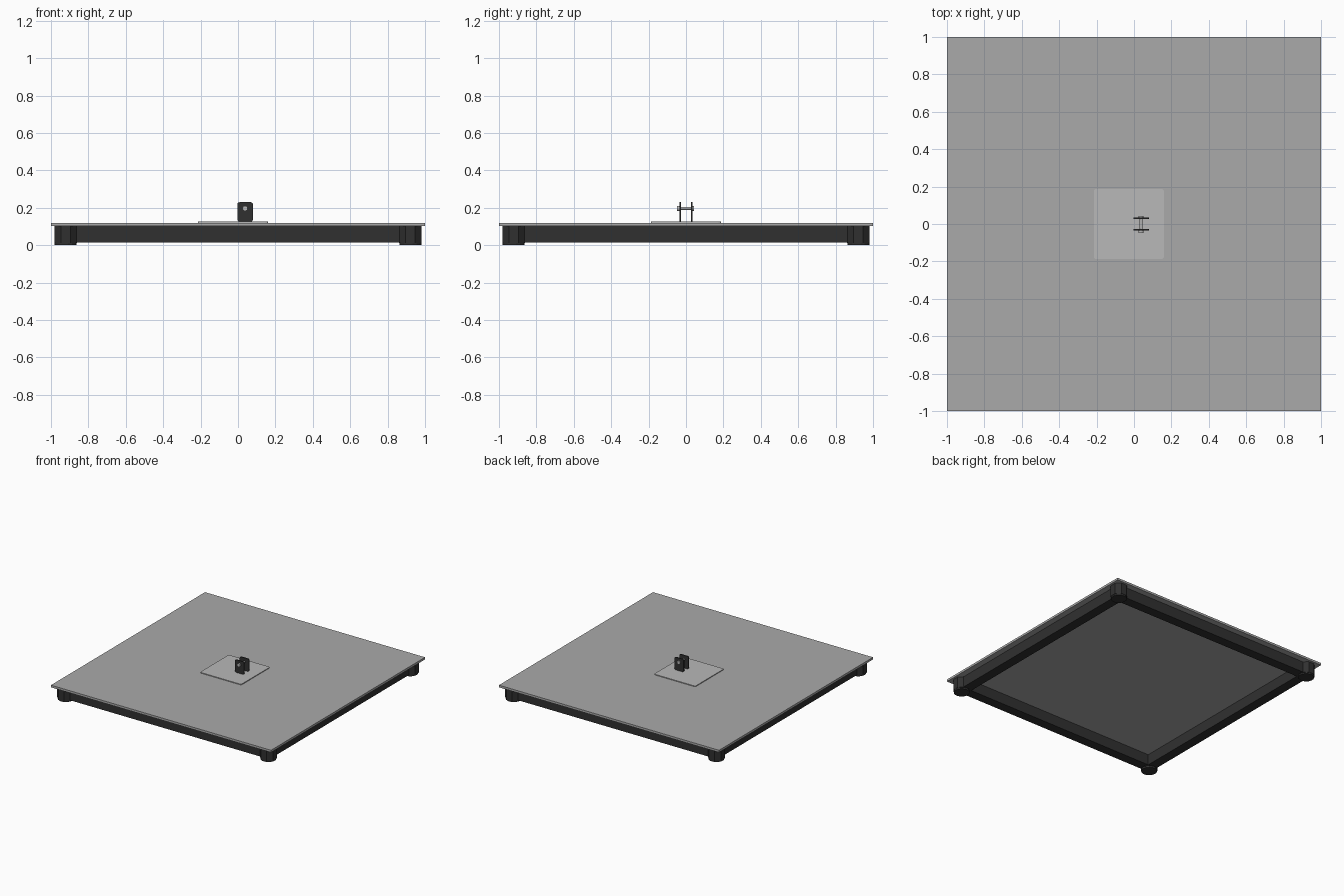
import bpy, bmesh, math
from mathutils import Matrix

if "Cube" in bpy.data.objects:
    bpy.data.objects.remove(bpy.data.objects["Cube"])


def material(name, v):
    m = bpy.data.materials.new(name)
    m.diffuse_color = (v, v, v, 1)
    m.use_nodes = True
    m.node_tree.nodes["Principled BSDF"].inputs["Base Color"].default_value = m.diffuse_color
    return m


dark = material("dark_paint", 0.03)
steel = material("steel", 0.40)
light = material("light_steel", 0.48)


def finish(name, bm, mat):
    mesh = bpy.data.meshes.new(name)
    bm.to_mesh(mesh)
    bm.free()
    mesh.materials.append(mat)
    ob = bpy.data.objects.new(name, mesh)
    bpy.context.collection.objects.link(ob)
    return ob


def box(name, lo, hi, mat, round_axis=None, radius=0.01):
    """Box between two corners; edges along round_axis may be rounded."""
    bm = bmesh.new()
    bmesh.ops.create_cube(bm, size=1)
    for v in bm.verts:
        v.co = [(l + h) / 2 + c * (h - l) for l, h, c in zip(lo, hi, v.co)]
    if round_axis is not None:
        edges = [e for e in bm.edges
                 if abs((e.verts[0].co - e.verts[1].co).normalized()[round_axis]) > 0.9]
        bmesh.ops.bevel(bm, geom=edges, offset=radius, segments=3,
                        profile=0.5, affect='EDGES')
    return finish(name, bm, mat)


def cylinder(name, centre, radius, depth, sides, mat, along_y=False):
    bm = bmesh.new()
    turn = Matrix.Rotation(math.pi / sides, 4, 'Z')
    if along_y:
        turn = Matrix.Rotation(math.pi / 2, 4, 'X') @ turn
    bmesh.ops.create_cone(bm, cap_ends=True, segments=sides, radius1=radius,
                          radius2=radius, depth=depth,
                          matrix=Matrix.Translation(centre) @ turn)
    return finish(name, bm, mat)


# Large platform sheet and small mounting plate
box("platform", (-1, -1, 0.102), (1, 1, 0.12), steel)
box("mounting_plate", (-0.215, -0.187, 0.12), (0.16, 0.187, 0.126), light, 2, 0.012)

# Frame rails under the platform edge
R_IN, R_OUT, Z0, Z1 = 0.87, 0.95, 0.014, 0.102
for s, side in ((-1, "a"), (1, "b")):
    y0, y1 = sorted((s * R_IN, s * R_OUT))
    box("rail_x_" + side, (-R_OUT, y0, Z0), (R_OUT, y1, Z1), dark)
    box("rail_y_" + side, (y0, -R_IN, Z0), (y1, R_IN, Z1), dark)

# Octagonal corner legs with foot pads
for sx in (-1, 1):
    for sy in (-1, 1):
        x, y = sx * 0.921, sy * 0.921
        cylinder("leg", (x, y, 0.057), 0.066, 0.09, 8, dark)
        cylinder("foot_pad", (x, y, 0.006), 0.06, 0.012, 16, dark)

# Pair of upright lugs
for y, side in ((-0.032, "front"), (0.031, "back")):
    box("lug_" + side, (-0.004, y - 0.004, 0.126), (0.08, y + 0.004, 0.23), dark, 1, 0.012)

# Cross pin with a head at each end
cylinder("pin", (0.038, -0.002, 0.197), 0.008, 0.084, 16, light, True)
for y, side in ((-0.042, "front"), (0.038, "back")):
    cylinder("pin_head_" + side, (0.038, y, 0.197), 0.014, 0.012, 16, light, True)
